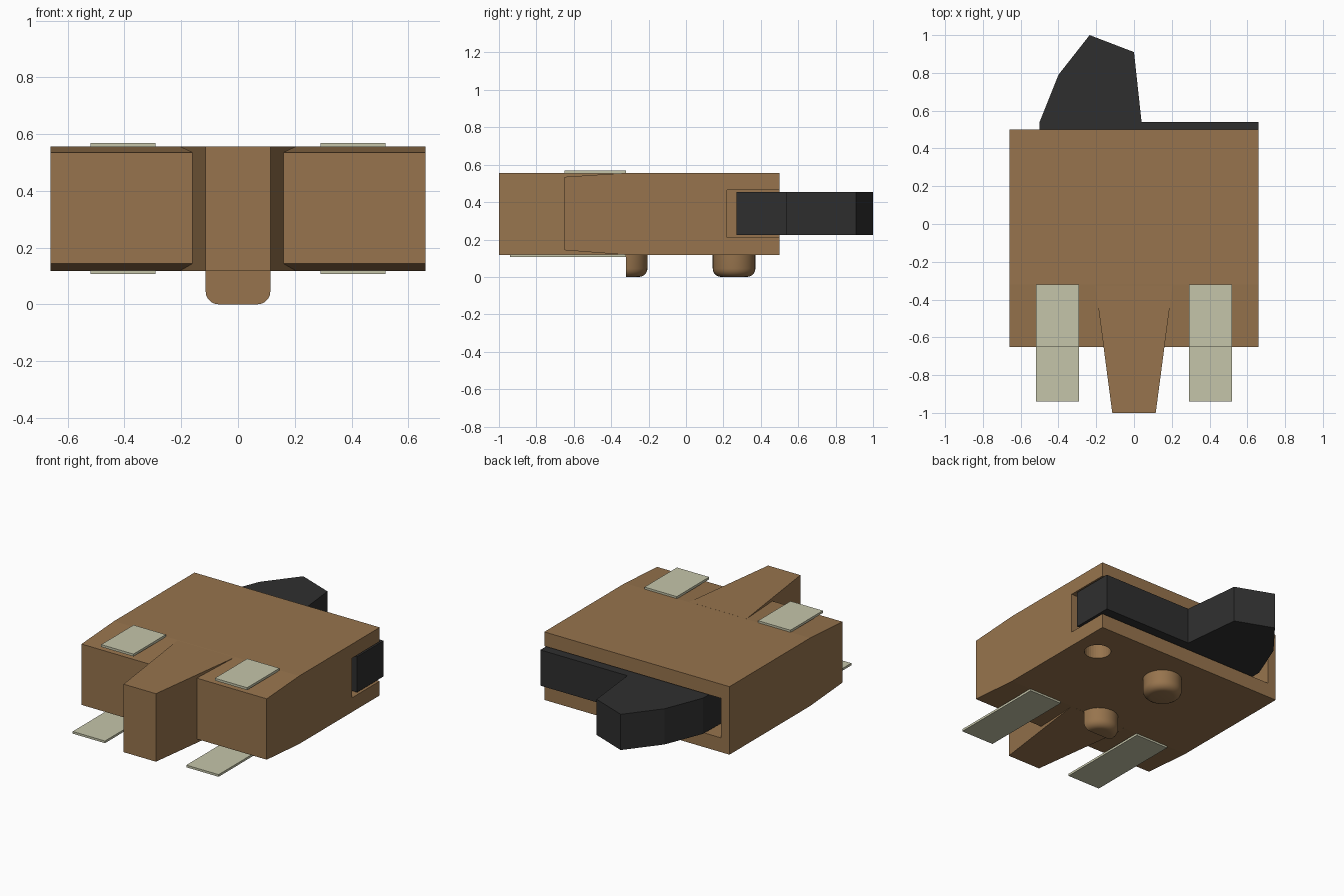
import bpy
import bmesh
import math

cube = bpy.data.objects.get("Cube")
if cube:
    bpy.data.objects.remove(cube, do_unlink=True)


def material(name, color):
    mat = bpy.data.materials.new(name)
    mat.use_nodes = True
    mat.diffuse_color = (*color, 1)
    mat.node_tree.nodes["Principled BSDF"].inputs["Base Color"].default_value = (*color, 1)
    return mat


BROWN = material("brown plastic", (0.31, 0.175, 0.075))
BLACK = material("black plastic", (0.028, 0.028, 0.028))
METAL = material("pale metal", (0.56, 0.56, 0.40))


def make_object(name, bm, mat):
    bmesh.ops.recalc_face_normals(bm, faces=bm.faces)
    mesh = bpy.data.meshes.new(name)
    bm.to_mesh(mesh)
    bm.free()
    mesh.materials.append(mat)
    obj = bpy.data.objects.new(name, mesh)
    bpy.context.collection.objects.link(obj)
    return obj


def prism(name, outline, low, high, mat, axis="z"):
    """Extrude a flat outline along z (xy outline) or x (yz outline)."""
    bm = bmesh.new()
    place = (lambda a, b, h: (a, b, h)) if axis == "z" else (lambda a, b, h: (h, a, b))
    face = bm.faces.new([bm.verts.new(place(a, b, low)) for a, b in outline])
    grown = bmesh.ops.extrude_face_region(bm, geom=[face])["geom"]
    verts = [v for v in grown if isinstance(v, bmesh.types.BMVert)]
    bmesh.ops.translate(bm, verts=verts, vec=place(0, 0, high - low))
    return make_object(name, bm, mat)


def box(name, x, y, z, mat):
    outline = [(x[0], y[0]), (x[1], y[0]), (x[1], y[1]), (x[0], y[1])]
    return prism(name, outline, z[0], z[1], mat)


def cut(target, cutter):
    mod = target.modifiers.new("cut", "BOOLEAN")
    mod.operation = "DIFFERENCE"
    mod.solver = "EXACT"
    mod.object = cutter
    bpy.context.view_layer.objects.active = target
    bpy.ops.object.modifier_apply(modifier=mod.name)
    bpy.data.objects.remove(cutter, do_unlink=True)


def peg(name, y, half=False):
    """Round peg with a softened lower rim, optionally sliced flat at the front."""
    radius, rim, top = 0.114, 0.045, 0.13
    bm = bmesh.new()
    profile = [(0, top), (radius, top)]
    for i in range(6):
        a = math.radians(90 * i / 5)
        profile.append((radius - rim + rim * math.cos(a), rim - rim * math.sin(a)))
    profile.append((0, 0))
    verts = [bm.verts.new((r, 0, z)) for r, z in profile]
    edges = [bm.edges.new(pair) for pair in zip(verts, verts[1:])]
    bmesh.ops.spin(bm, geom=verts + edges, cent=(0, 0, 0), axis=(0, 0, 1),
                   angle=math.tau, steps=32)
    bmesh.ops.remove_doubles(bm, verts=bm.verts, dist=0.0005)
    if half:
        bmesh.ops.bisect_plane(bm, geom=bm.verts[:] + bm.edges[:] + bm.faces[:],
                               plane_co=(0, 0, 0), plane_no=(0, -1, 0), clear_outer=True)
        bmesh.ops.holes_fill(bm, edges=[e for e in bm.edges if e.is_boundary])
    bmesh.ops.translate(bm, verts=bm.verts, vec=(0, y, 0))
    obj = make_object(name, bm, BROWN)
    bpy.ops.object.select_all(action="DESELECT")
    obj.select_set(True)
    bpy.context.view_layer.objects.active = obj
    bpy.ops.object.shade_smooth_by_angle(angle=math.radians(35))


# Housing with a tapered front
side = [(-0.65, 0.143), (-0.32, 0.118), (0.5, 0.118),
        (0.5, 0.556), (-0.32, 0.556), (-0.65, 0.535)]
housing = prism("housing", side, -0.66, 0.66, BROWN, axis="x")

# Lever slot, open at the back and on the left
cut(housing, box("slot_cutter", (-0.6, 0.8), (0.22, 0.7), (0.21, 0.465), BROWN))

# Round locating hole in the underside
bm = bmesh.new()
bmesh.ops.create_cone(bm, cap_ends=True, segments=32, radius1=0.078, radius2=0.078, depth=0.2)
bmesh.ops.translate(bm, verts=bm.verts, vec=(0.5, 0.265, 0.13))
cut(housing, make_object("hole_cutter", bm, BROWN))

# Wedge nose between the terminals
prism("front_nose", [(-0.115, -1), (0.115, -1), (0.204, -0.325), (-0.204, -0.325)],
      0.118, 0.556, BROWN)

# Swinging lever with a faceted thumb
prism("lever", [(0.66, 0.27), (0.66, 0.54), (0.04, 0.54), (0, 0.91), (-0.235, 1),
                (-0.4, 0.79), (-0.5, 0.54), (-0.505, 0.27)], 0.225, 0.455, BLACK)

# Mounting pegs
peg("rear_peg", 0.257)
peg("front_half_peg", -0.32, half=True)

# Terminals above and below on both sides
for label, sign in (("left", 1), ("right", -1)):
    x = sorted((sign * 0.29, sign * 0.52))
    box(label + "_upper_terminal", x, (-0.65, -0.32), (0.554, 0.569), METAL)
    box(label + "_lower_terminal", x, (-0.94, -0.32), (0.106, 0.12), METAL)
